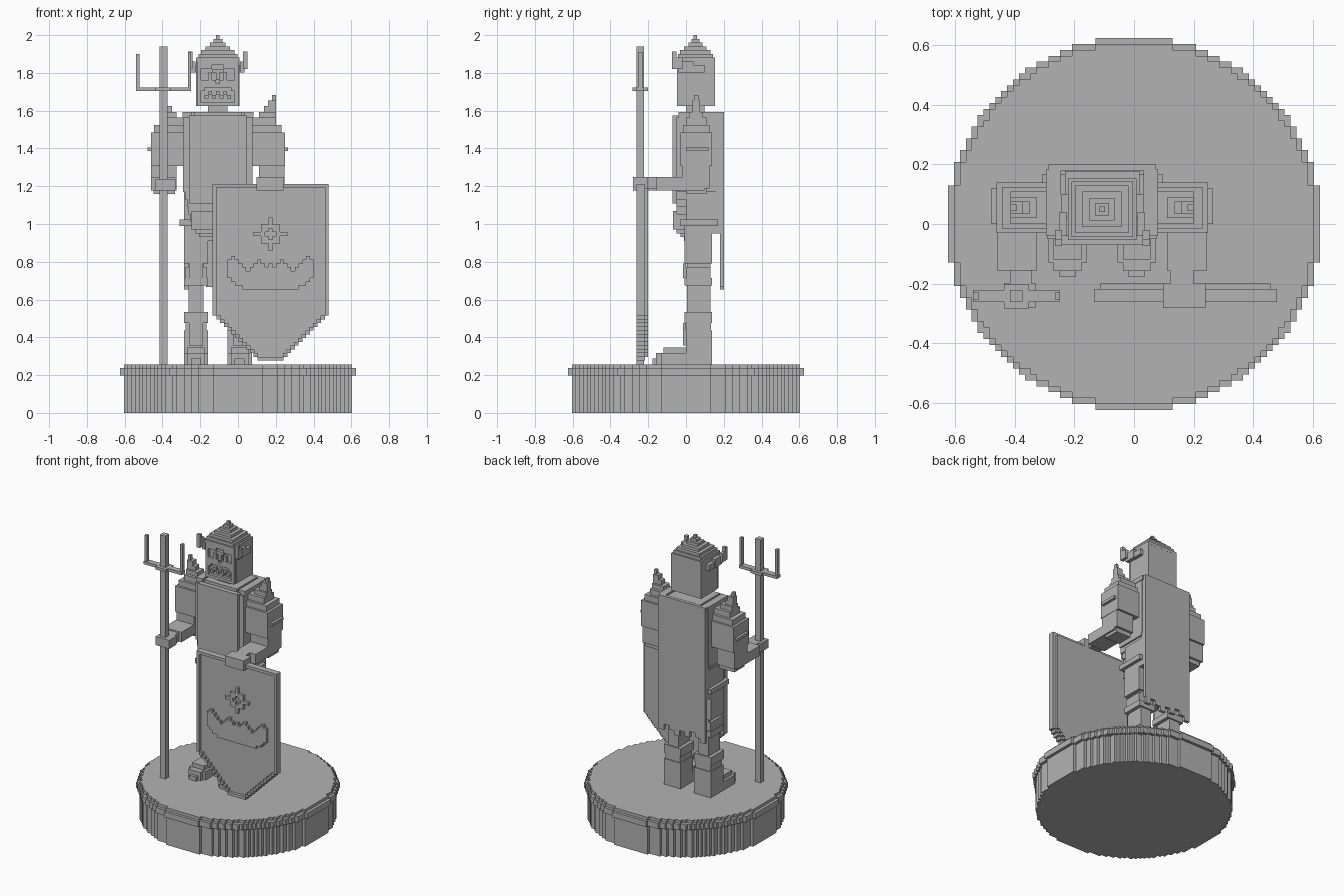
import bpy, bmesh, math
from mathutils import Vector

old = bpy.data.objects.get("Cube")
if old:
    bpy.data.objects.remove(old, do_unlink=True)

UNIT = 2 / 101          # edge of one block
FIGURE_X = -5.4         # figure's own centre line, in blocks

stone = bpy.data.materials.new("plain_grey")
stone.use_nodes = True
stone.diffuse_color = (0.45, 0.45, 0.45, 1)
shader = stone.node_tree.nodes["Principled BSDF"]
shader.inputs["Base Color"].default_value = stone.diffuse_color


def finish(name, bm):
    """Turn a block-space bmesh into a flat shaded object."""
    bmesh.ops.scale(bm, vec=(UNIT, UNIT, UNIT), verts=bm.verts)
    bmesh.ops.recalc_face_normals(bm, faces=bm.faces)
    mesh = bpy.data.meshes.new(name)
    bm.to_mesh(mesh)
    bm.free()
    mesh.materials.append(stone)
    obj = bpy.data.objects.new(name, mesh)
    bpy.context.collection.objects.link(obj)
    return obj


def blocks(name, boxes, mirror=False):
    """Boxes as (left, right, front, back, bottom, top) about the figure's centre."""
    bm = bmesh.new()
    boxes = list(boxes)
    if mirror:
        boxes += [(-right, -left, *rest) for left, right, *rest in boxes]
    for left, right, front, back, bottom, top in boxes:
        cube = bmesh.ops.create_cube(bm, size=1)["verts"]
        size = Vector((right - left, back - front, top - bottom))
        middle = Vector((left + right, front + back, bottom + top)) / 2
        middle.x += FIGURE_X
        for vert in cube:
            vert.co = Vector(a * b for a, b in zip(vert.co, size)) + middle
    return finish(name, bm)


def relief(name, rows, centre, top, front, back):
    """Raised picture: each run of # in a row becomes one box."""
    boxes = []
    for line, row in enumerate(rows):
        start = None
        for column, mark in enumerate(row + "."):
            if mark == "#" and start is None:
                start = column
            elif mark != "#" and start is not None:
                left = centre - len(row) / 2
                boxes.append((left + start, left + column, front, back,
                              top - line - 1, top - line))
                start = None
    return blocks(name, boxes)


def stepped_disc(name, radius, bottom, top):
    """Round slab with a staircase outline."""
    reach = int(radius)
    side = []
    for row in range(-reach, reach + 1):
        half = int(math.sqrt(radius ** 2 - row ** 2)) + 0.5
        if side and side[-1][0] == half:
            side.pop()
        else:
            side.append((half, row - 0.5))
        side.append((half, row + 0.5))
    outline = side + [(-x, y) for x, y in reversed(side)]
    bm = bmesh.new()
    face = bm.faces.new([bm.verts.new((x, y, bottom)) for x, y in outline])
    grown = bmesh.ops.extrude_face_region(bm, geom=[face])["geom"]
    rising = [v for v in grown if isinstance(v, bmesh.types.BMVert)]
    bmesh.ops.translate(bm, vec=(0, 0, top - bottom), verts=rising)
    return finish(name, bm)


# Round base
stepped_disc("base_drum", 30.7, 0, 10)
stepped_disc("base_rim", 31.7, 10, 12)
stepped_disc("base_top", 30.7, 12, 13)

# Feet, boots and legs
blocks("feet", [
    (4.5, 7.2, -9, 0, 13, 14.5),
    (3.5, 8.2, -8, 0, 13, 16),
    (2.6, 9.1, -6.5, 0, 13, 16),
    (3.5, 8.2, -6, 0, 16, 17.5),
], mirror=True)
blocks("boots", [
    (2.6, 9.1, 0, 7, 13, 22),
    (3, 8.7, 0.2, 6.7, 22, 24),
    (2.6, 9.1, -0.4, 7, 24, 27),
    (4, 7.7, -0.8, 0, 18, 24),
], mirror=True)
blocks("legs", [
    (3.8, 7.9, 0.3, 6.5, 27, 40),
    (2.6, 9.1, -0.4, 6.9, 40, 50),
], mirror=True)
blocks("knee_guards", [
    (2.6, 9.1, -0.4, 7, 34, 36),
    (3, 8.7, 0, 6.5, 36, 39),
    (4, 7.7, -0.8, 0, 36, 40),
], mirror=True)

# Hips, belt and front cloth
blocks("hips", [(-9.1, 9.1, 0, 8.3, 48, 58)])
blocks("belt", [(-10.2, 10.2, -1.5, 8.5, 50, 51.7)])
blocks("front_cloth", [(-7 + i, 7 - i, i - 3.5, 1, 49 - i, 54) for i in range(4)])

# Torso, tapering to the waist
blocks("waist", [(-9.3 + i / 2, 9.3 - i / 2, -2.5, 8.3, 59 - i * 2, 61 - i * 2)
                 for i in range(5)])
blocks("chest", [
    (-9.3, 9.3, -2.5, 8.5, 60, 79),
    (-7.7, 7.7, -3.6, -2, 56, 79.5),
    (-6.3, 6.3, -2, 9, 79, 80.5),
])
blocks("neck", [(-2.6, 2.6, 0, 5, 79, 83)])

# Cape with a ragged hem
blocks("cape", [(-9.1, 9.1, 9.1, 10.1, 36, 80.5)]
       + [(i - 9.1, i - 7.1, 9.1, 10.1, 33 + i % 5 * 0.7, 37) for i in range(0, 18, 2)])
blocks("cape_sides", [
    (7.2, 9.1, 7, 9.2, 61, 80.5),
    (8, 9.1, 8, 9.2, 48, 61),
    (7, 9.5, -2, 9.2, 79, 80.5),
], mirror=True)

# Arms and shoulder armour
blocks("shoulder_guards", [
    (9.3, 17.9, -1.5, 7, 66, 75),
    (9.3, 17, -0.8, 6.3, 75, 77),
    (9.3, 15.5, 0, 5.5, 77, 79),
    (10.5, 18.8, 0, 6, 70, 71),
    (11, 15.5, 1, 4.5, 79, 80.5),
], mirror=True)
blocks("shoulder_spikes", [
    (12.3, 15.5, 1.7, 3.8, 80, 82),
    (13.4, 15.5, 1.7, 3.8, 82, 83.5),
    (14.5, 15.5, 2.2, 3.3, 83, 85),
], mirror=True)
blocks("arms", [
    (11, 17.8, -1, 6.3, 60, 66),
    (11.5, 17.2, 0, 5.5, 58.5, 60),
    (11, 17.8, -7.9, 5, 59.5, 63),
], mirror=True)
blocks("right_hand", [(-15.6, -12, -11, -7.9, 59.5, 62.5),
                      (-16.6, -11.3, -14.2, -10.1, 59.5, 62.5)])
blocks("left_hand", [(11.5, 15.5, -11, -7.9, 60, 63),
                     (10.3, 17.5, -14.2, -10.1, 59.5, 63)])

# Head: stepped dome over a carved face
blocks("head", [(-5.8, 5.8, -1.4, 7.7, 82, 95)])
blocks("head_dome", [(-half, half, 2.5 - half * 0.9, 2.5 + half * 0.9, 94 + i, 95 + i)
                     for i, half in enumerate((5.8, 5.2, 4.5, 3.3, 2.1, 1.2))])
blocks("head_tip", [(-0.5, 0.5, 2, 3, 100, 101)])
relief("face", [
    "..#######..",
    "###########",
    "####...####",
    "#...###...#",
    "#..#.#.#..#",
    "#..#.#.#..#",
    "#####.#####",
    "###########",
    "##.......##",
    "#..#.#.#..#",
    "#.#.#.#.#.#",
    "#.........#",
    "###########",
], 0, 95, -2.4, -1.4)
blocks("horns", [
    (5.5, 7, 1, 5, 91, 93),
    (6, 7.2, -2, 2, 91, 94),
    (6.8, 8, -3.7, -1, 92, 95),
    (6.8, 8, -3.7, -2.5, 94, 96.6),
], mirror=True)

# Three-pronged spear
blocks("spear_pole", [(-15.6, -13.5, -13.2, -11.2, 13, 98)])
blocks("spear_fork", [
    (-21.9, -7.2, -13.2, -11.2, 86, 87),
    (-16.6, -12.5, -14.3, -10.2, 86, 87),
    (-21.9, -20.9, -12.8, -11.6, 86, 96),
    (-8, -7.1, -12.8, -11.6, 86, 96.5),
])

# Shield: pointed plate, backing and raised rim
MID = 14.1
plate, rim = [], []
for step in range(12):
    half, low = 3.5 + step, 14 + step
    plate.append((MID - half, MID + half, -12.2, -11, low, low + 1))
    if step:
        plate.append((MID - half + 1, MID + half - 1, -11, -10.1, low, low + 1))
        rim += [(MID + s * (half - 0.6) - 0.6, MID + s * (half - 0.6) + 0.6,
                 -13.2, -12.2, low, low + 1) for s in (-1, 1)]
    else:
        rim.append((MID - half, MID + half, -13.2, -12.2, low, low + 1))
plate += [(MID - 15.5, MID + 15.5, -12.2, -11, 26, 61.2),
          (MID - 14.4, MID + 14.4, -11, -10.1, 26, 60)]
rim += [(MID - 15.5, MID + 15.5, -13.2, -12.2, 60.2, 61.2)]
rim += [(MID + s * 15 - 0.5, MID + s * 15 + 0.5, -13.2, -12.2, 26, 61.2) for s in (-1, 1)]
blocks("shield_plate", plate)
blocks("shield_rim", rim)
relief("shield_star", [
    "....#....",
    "....#....",
    "..#####..",
    "..##.##..",
    "###...###",
    "..##.##..",
    "..#####..",
    "....#....",
    "....#....",
], MID, 52.3, -13.2, -12.2)
relief("shield_crown", [
    ".#...................#.",
    "###.....#.....#.....###",
    "####...###.#.###...####",
    "#####.###########.#####",
    "#######################",
    "#######################",
    ".#####################.",
    "..###################..",
    "....###############....",
], MID, 42, -13.2, -12.2)
